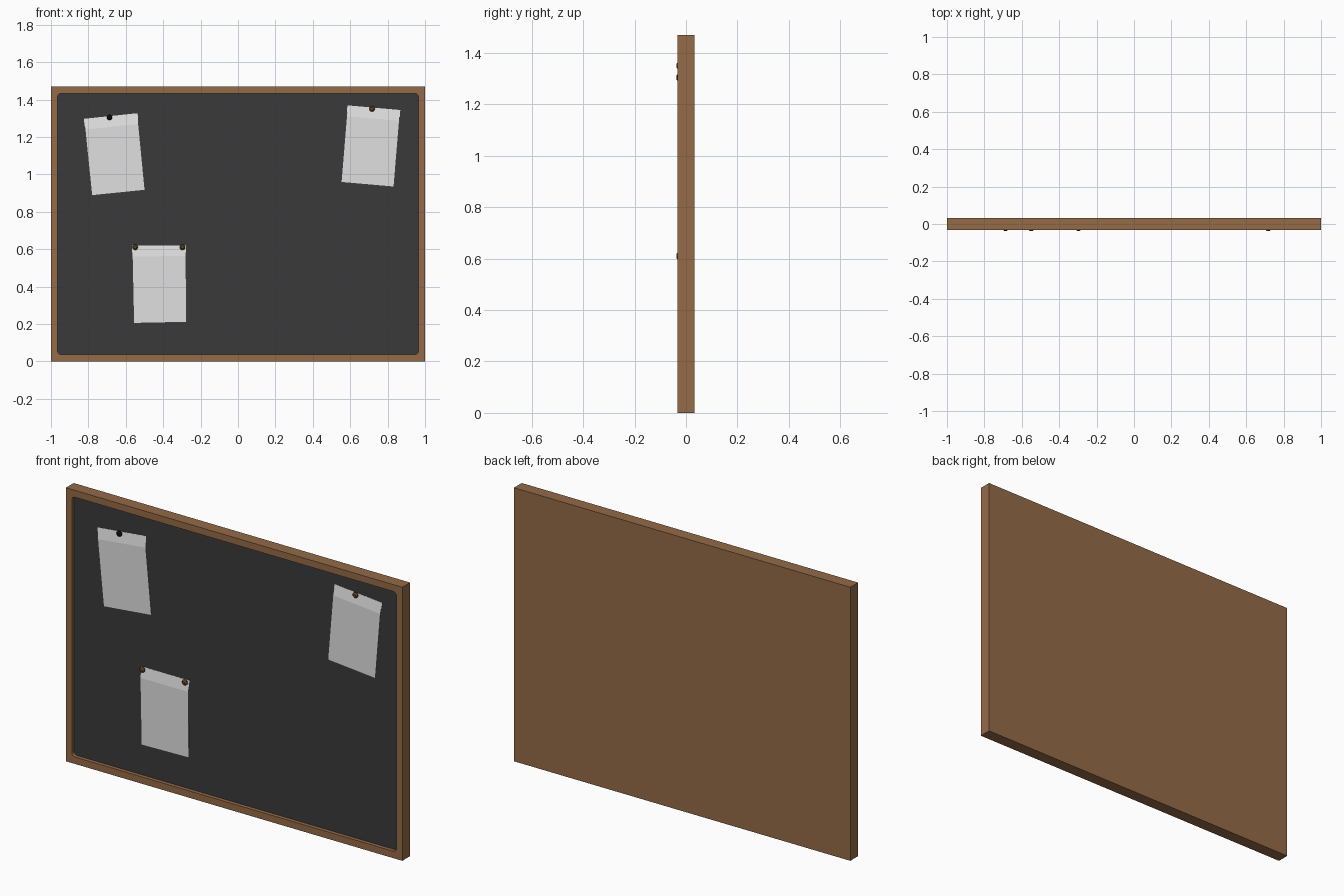
import bpy, bmesh, math
from mathutils import Vector, Matrix

if "Cube" in bpy.data.objects:
    bpy.data.objects.remove(bpy.data.objects["Cube"])


def material(name, r, g, b):
    lin = [((c / 255 + 0.055) / 1.055) ** 2.4 for c in (r, g, b)]
    m = bpy.data.materials.new(name)
    m.diffuse_color = (*lin, 1)
    m.use_nodes = True
    m.node_tree.nodes["Principled BSDF"].inputs["Base Color"].default_value = m.diffuse_color
    return m


WOOD = material("brown wood", 148, 107, 71)
SLATE = material("dark board", 58, 58, 58)
PAPER = material("white paper", 224, 224, 224)
BLACK = material("black tack", 22, 20, 18)
BRONZE = material("brown tack", 105, 70, 34)


def finish(name, bm, mat):
    me = bpy.data.meshes.new(name)
    bmesh.ops.recalc_face_normals(bm, faces=bm.faces)
    bm.to_mesh(me)
    bm.free()
    ob = bpy.data.objects.new(name, me)
    me.materials.append(mat)
    bpy.context.collection.objects.link(ob)
    return ob


def box(name, lo, hi, mat, corner=0):
    bm = bmesh.new()
    bmesh.ops.create_cube(bm, size=1)
    lo, hi = Vector(lo), Vector(hi)
    bmesh.ops.scale(bm, vec=hi - lo, verts=bm.verts)
    bmesh.ops.translate(bm, vec=(lo + hi) / 2, verts=bm.verts)
    if corner:  # round only the edges running along y
        edges = [e for e in bm.edges
                 if abs(e.verts[0].co.y - e.verts[1].co.y) > 1e-4]
        bmesh.ops.bevel(bm, geom=edges, offset=corner, segments=4,
                        profile=0.5, affect='EDGES')
    return finish(name, bm, mat)


# Solid wooden frame with a rounded shallow recess cut in the front
frame = box("frame", (-1, -0.033, 0), (1, 0.033, 1.47), WOOD)
cutter = box("recess_cutter", (-0.965, -0.1, 0.037), (0.965, -0.008, 1.433),
             WOOD, 0.02)
cutter.hide_render = True
cutter.hide_viewport = True
mod = frame.modifiers.new("recess", 'BOOLEAN')
mod.operation = 'DIFFERENCE'
mod.solver = 'EXACT'
mod.object = cutter
bpy.context.view_layer.update()
baked = bpy.data.meshes.new_from_object(
    frame.evaluated_get(bpy.context.evaluated_depsgraph_get()))
frame.modifiers.clear()
frame.data = baked
bpy.data.objects.remove(cutter)

# Dark board lying on the recess floor
box("board", (-0.975, -0.013, 0.027), (0.975, 0.0, 1.443), SLATE)


# Pinned sheets: top strip slopes out from the board, the rest hangs straight
def sheet(name, tl, tr, br, bl):
    tl, tr, br, bl = (Vector((x, 0, z)) for x, z in (tl, tr, br, bl))
    bm = bmesh.new()
    rows = []
    for t, y in ((0, -0.015), (0.14, -0.024), (1, -0.025)):
        pair = []
        for p in (tl.lerp(bl, t), tr.lerp(br, t)):
            p.y = y
            pair.append(bm.verts.new(p))
        rows.append(pair)
    for a, b in zip(rows, rows[1:]):
        bm.faces.new((a[0], b[0], b[1], a[1]))
    ob = finish(name, bm, PAPER)
    if ob.data.polygons[0].normal.y > 0:
        ob.data.flip_normals()
    sol = ob.modifiers.new("thickness", 'SOLIDIFY')
    sol.thickness = 0.001


sheet("paper_left", (-0.824, 1.297), (-0.537, 1.327), (-0.497, 0.915), (-0.782, 0.886))
sheet("paper_right", (0.585, 1.369), (0.868, 1.344), (0.834, 0.932), (0.551, 0.957))
sheet("paper_low", (-0.567, 0.62), (-0.278, 0.62), (-0.275, 0.209), (-0.558, 0.203))


# Round-headed tacks with a short pin
def tack(name, x, z, mat):
    bm = bmesh.new()
    turn = Matrix.Translation((x, 0, z)) @ Matrix.Rotation(math.pi / 2, 4, 'X')
    for r1, r2, y0, y1 in ((0.006, 0.006, 0.010, 0.026),
                           (0.015, 0.015, 0.024, 0.030),
                           (0.015, 0.008, 0.030, 0.037)):
        bmesh.ops.create_cone(
            bm, cap_ends=True, segments=12, radius1=r1, radius2=r2, depth=y1 - y0,
            matrix=turn @ Matrix.Translation((0, 0, (y0 + y1) / 2)))
    finish(name, bm, mat)


tack("tack_left", -0.687, 1.304, BLACK)
tack("tack_right", 0.717, 1.35, BRONZE)
tack("tack_low_left", -0.55, 0.61, BRONZE)
tack("tack_low_right", -0.297, 0.61, BRONZE)
